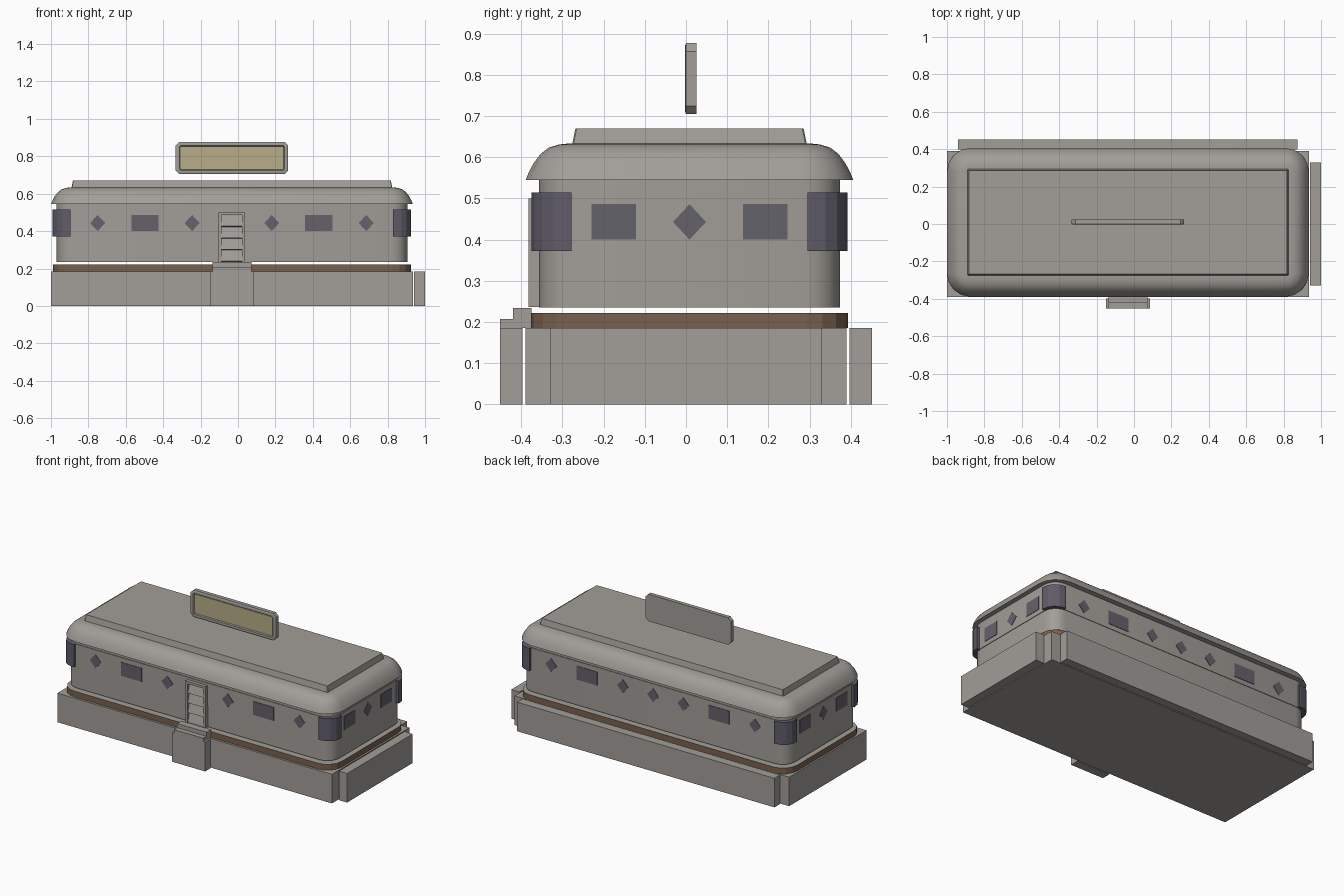
import bpy, bmesh, math
from mathutils import Vector

if "Cube" in bpy.data.objects:
    bpy.data.objects.remove(bpy.data.objects["Cube"], do_unlink=True)

CX, CY = -0.0325, 0.0085          # centre of the carriage on its base


def material(name, rgb):
    m = bpy.data.materials.new(name)
    m.use_nodes = True
    m.diffuse_color = (*rgb, 1)
    m.node_tree.nodes["Principled BSDF"].inputs["Base Color"].default_value = (*rgb, 1)
    return m


GREY = material("warm grey", (0.36, 0.34, 0.315))
GLASS = material("dark glass", (0.13, 0.122, 0.148))
CORNER = material("corner glass", (0.115, 0.107, 0.14))
BROWN = material("brown trim", (0.19, 0.12, 0.075))
CREAM = material("sign cream", (0.48, 0.42, 0.25))


def loft(name, rings, mats, smooth=False):
    """Skin equal-length rings of points and cap both ends."""
    bm = bmesh.new()
    rows = [[bm.verts.new(p) for p in ring] for ring in rings]
    n = len(rows[0])
    for a, b in zip(rows, rows[1:]):
        for i in range(n):
            j = (i + 1) % n
            bm.faces.new((a[i], a[j], b[j], b[i]))
    bm.faces.new(rows[0][::-1])
    bm.faces.new(rows[-1])
    bmesh.ops.recalc_face_normals(bm, faces=bm.faces)
    me = bpy.data.meshes.new(name)
    bm.to_mesh(me)
    bm.free()
    ob = bpy.data.objects.new(name, me)
    bpy.context.collection.objects.link(ob)
    for m in mats:
        me.materials.append(m)
    if smooth:
        bpy.ops.object.select_all(action='DESELECT')
        ob.select_set(True)
        bpy.context.view_layer.objects.active = ob
        bpy.ops.object.shade_smooth_by_angle(angle=math.radians(32))
    return ob


def rounded(hx, hy, r, z, seg=4):
    """Ring of a rounded rectangle around the carriage centre."""
    pts = []
    for k, (sx, sy) in enumerate(((1, 1), (-1, 1), (-1, -1), (1, -1))):
        for i in range(seg + 1):
            a = math.pi / 2 * (k + i / seg)
            pts.append((CX + sx * (hx - r) + r * math.cos(a),
                        CY + sy * (hy - r) + r * math.sin(a), z))
    return pts


def prism(name, outline, z0, z1, mat):
    return loft(name, [[(x, y, z) for x, y in outline] for z in (z0, z1)], [mat])


def box(name, x0, x1, y0, y1, z0, z1, mat=GREY):
    return prism(name, ((x0, y0), (x1, y0), (x1, y1), (x0, y1)), z0, z1, mat)


# Base with attached side, rear and entrance blocks
box("base", -1.0, 0.935, -0.39, 0.39, 0, 0.185)
box("side_block", 0.942, 1.0, -0.33, 0.33, 0, 0.185)
box("rear_block", -0.94, 0.875, 0.397, 0.452, 0, 0.185)
box("entrance_block", -0.15, 0.085, -0.452, -0.397, 0, 0.185)
box("lower_step", -0.135, 0.072, -0.452, -0.375, 0.185, 0.208)
box("upper_step", -0.135, 0.072, -0.42, -0.375, 0.208, 0.234)

# Floor slab: brown around the edge, grey on top
floor = loft("floor_trim", [rounded(0.957, 0.385, 0.1, z) for z in (0.185, 0.222)],
             [BROWN, GREY])
for f in floor.data.polygons:
    f.material_index = 1 if f.normal.z > 0.5 else 0

# Walls, with a shallow raised window band
loft("walls", [rounded(0.9375, 0.365, 0.085, z) for z in (0.235, 0.55)], [GREY], True)
loft("window_band", [rounded(0.941, 0.3685, 0.088, z) for z in (0.372, 0.515)], [GREY], True)

# Wraparound corner glass
for sx in (1, -1):
    for sy in (1, -1):
        hx, hy, r, ext, depth = 0.958, 0.383, 0.085, 0.096, 0.03
        arc = [(hx - r + r * math.cos(a), hy - r + r * math.sin(a))
               for a in (math.pi / 8 * i for i in range(5))]
        shape = [(hx - depth, hy - ext), (hx, hy - ext), *arc,
                 (hx - ext, hy), (hx - ext, hy - depth)]
        prism("corner_glass", [(CX + sx * x, CY + sy * y) for x, y in shape],
              0.372, 0.515, CORNER)

# Window plates; each wall has an origin, an along direction and a normal
RECT = ((-1, -1), (1, -1), (1, 1), (-1, 1))
DIAMOND = ((-1, 0), (0, -1), (1, 0), (0, 1))


def window(name, shape, wall, offset, half_width):
    origin, along, normal = (Vector(v) for v in wall)
    rings = []
    for d in (-0.004, 0.003):
        rings.append([origin + normal * d + along * (offset + u * half_width)
                      + Vector((0, 0, 0.443 + v * 0.043)) for u, v in shape])
    loft(name, rings, [GLASS])


front = ((CX, CY - 0.3685, 0), (1, 0, 0), (0, -1, 0))
back = ((CX, CY + 0.3685, 0), (1, 0, 0), (0, 1, 0))
ends = [((CX + s * 0.941, CY, 0), (0, 1, 0), (s, 0, 0)) for s in (1, -1)]
for wall in (front, back):
    for s in (1, -1):
        window("long_wall_window", RECT, wall, s * 0.465, 0.073)
        for off in (0.213, 0.718):
            window("long_wall_diamond", DIAMOND, wall, s * off, 0.04)
window("rear_centre_diamond", DIAMOND, back, 0, 0.04)
for wall in ends:
    window("end_diamond", DIAMOND, wall, 0, 0.04)
    for s in (1, -1):
        window("end_window", RECT, wall, s * 0.184, 0.054)

# Door: frame with slanted slats between the jambs
box("door_left_jamb", 0.022, 0.038, -0.382, -0.355, 0.236, 0.5)
box("door_right_jamb", -0.103, -0.087, -0.382, -0.355, 0.236, 0.5)
box("door_head", -0.087, 0.022, -0.382, -0.355, 0.485, 0.5)
for i in range(4):
    z = 0.236 + i * 0.062
    profile = ((-0.36, z), (-0.381, z + 0.004), (-0.364, z + 0.062), (-0.36, z + 0.062))
    loft("door_slat", [[(x, y, h) for y, h in profile] for x in (-0.087, 0.022)], [GREY])

# Curved roof shell and raised roof deck
curve = ((0, 0.545), (0.008, 0.565), (0.02, 0.587), (0.036, 0.608),
         (0.055, 0.623), (0.08, 0.631), (0.1, 0.633))
loft("roof", [rounded(0.967 - d, 0.3975 - d, 0.125 - d, z) for d, z in curve], [GREY], True)
loft("roof_deck", [rounded(0.858 - d, 0.285 - d, 0.003, z, 1)
                   for d, z in ((0, 0.63), (0.008, 0.67))], [GREY])


# Floating sign with cut corners and a recessed cream face
def sign_ring(inset, y, cut):
    hx, hz = 0.301 - inset, 0.086 - inset
    return [(CX + x, y, 0.791 + z) for x, z in (
        (-hx, -hz + cut), (-hx + cut, -hz), (hx - cut, -hz), (hx, -hz + cut),
        (hx, hz - cut), (hx - cut, hz), (-hx + cut, hz), (-hx, hz - cut))]


loft("sign_frame", [sign_ring(0, 0.025, 0.02), sign_ring(0, 0, 0.02),
                    sign_ring(0.008, -0.003, 0.018), sign_ring(0.02, -0.003, 0.006),
                    sign_ring(0.024, 0.004, 0.002)], [GREY])
loft("sign_face", [sign_ring(0.026, y, 0.001) for y in (0.006, 0.002)], [CREAM])
